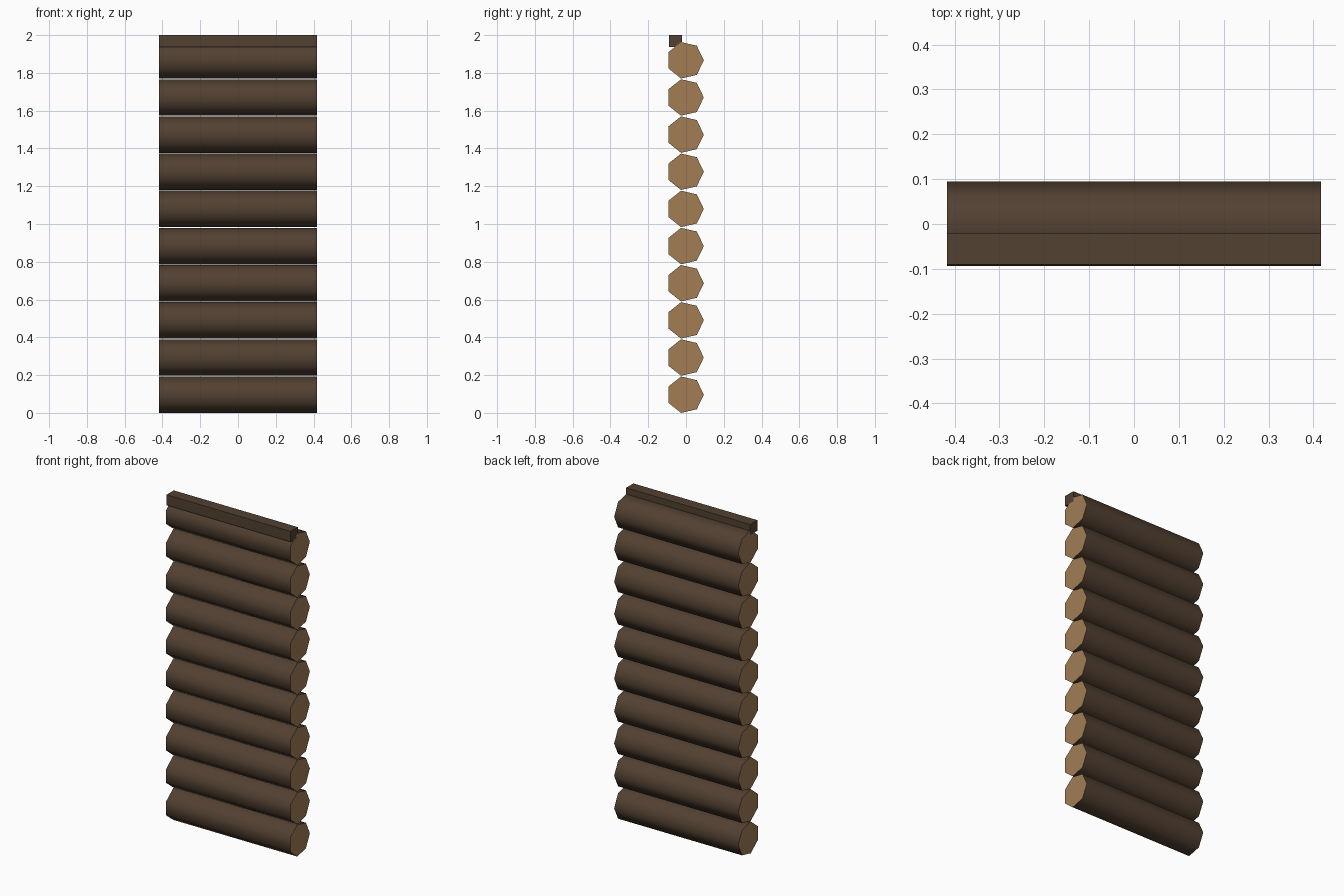
import bpy, bmesh, math
from mathutils import Matrix

if "Cube" in bpy.data.objects:
    bpy.data.objects.remove(bpy.data.objects["Cube"])

HALF_LEN = 0.417   # half the wall width
R = 0.0988         # log radius
PITCH = 0.1967     # spacing between log centres
LOGS = 10


def material(name, rgb):
    m = bpy.data.materials.new(name)
    m.diffuse_color = (*rgb, 1.0)
    m.use_nodes = True
    m.node_tree.nodes["Principled BSDF"].inputs["Base Color"].default_value = m.diffuse_color
    return m


bark = material("dark bark", (0.085, 0.052, 0.031))
cut_wood = material("cut wood", (0.36, 0.205, 0.088))


def finish(bm, name, mats):
    mesh = bpy.data.meshes.new(name)
    bm.to_mesh(mesh)
    bm.free()
    for m in mats:
        mesh.materials.append(m)
    obj = bpy.data.objects.new(name, mesh)
    bpy.context.collection.objects.link(obj)
    return obj


def add_log(index):
    # Seven-sided prism along x, one corner pointing to the back (+y)
    bm = bmesh.new()
    z = R * math.sin(4 * math.pi / 7) + index * PITCH
    rings = []
    for x in (-HALF_LEN, HALF_LEN):
        rings.append([bm.verts.new((x,
                                    -0.0045 + R * math.cos(2 * math.pi * k / 7),
                                    z + R * math.sin(2 * math.pi * k / 7)))
                      for k in range(7)])
    a, b = rings
    for k in range(7):
        n = (k + 1) % 7
        bm.faces.new((a[k], a[n], b[n], b[k])).smooth = True
    # Pale sawn ends with sharp rims
    for ring in rings:
        cap = bm.faces.new(ring)
        cap.material_index = 1
        for e in cap.edges:
            e.smooth = False
    bmesh.ops.recalc_face_normals(bm, faces=bm.faces)
    finish(bm, f"log_{index + 1}", (bark, cut_wood))


for i in range(LOGS):
    add_log(i)

# Square rail along the front top edge
bm = bmesh.new()
bmesh.ops.create_cube(bm, size=1.0,
                      matrix=Matrix.Translation((0, -0.0555, 1.968))
                      @ Matrix.Diagonal((2 * HALF_LEN, 0.069, 0.064, 1)))
finish(bm, "top_rail", (bark,))
